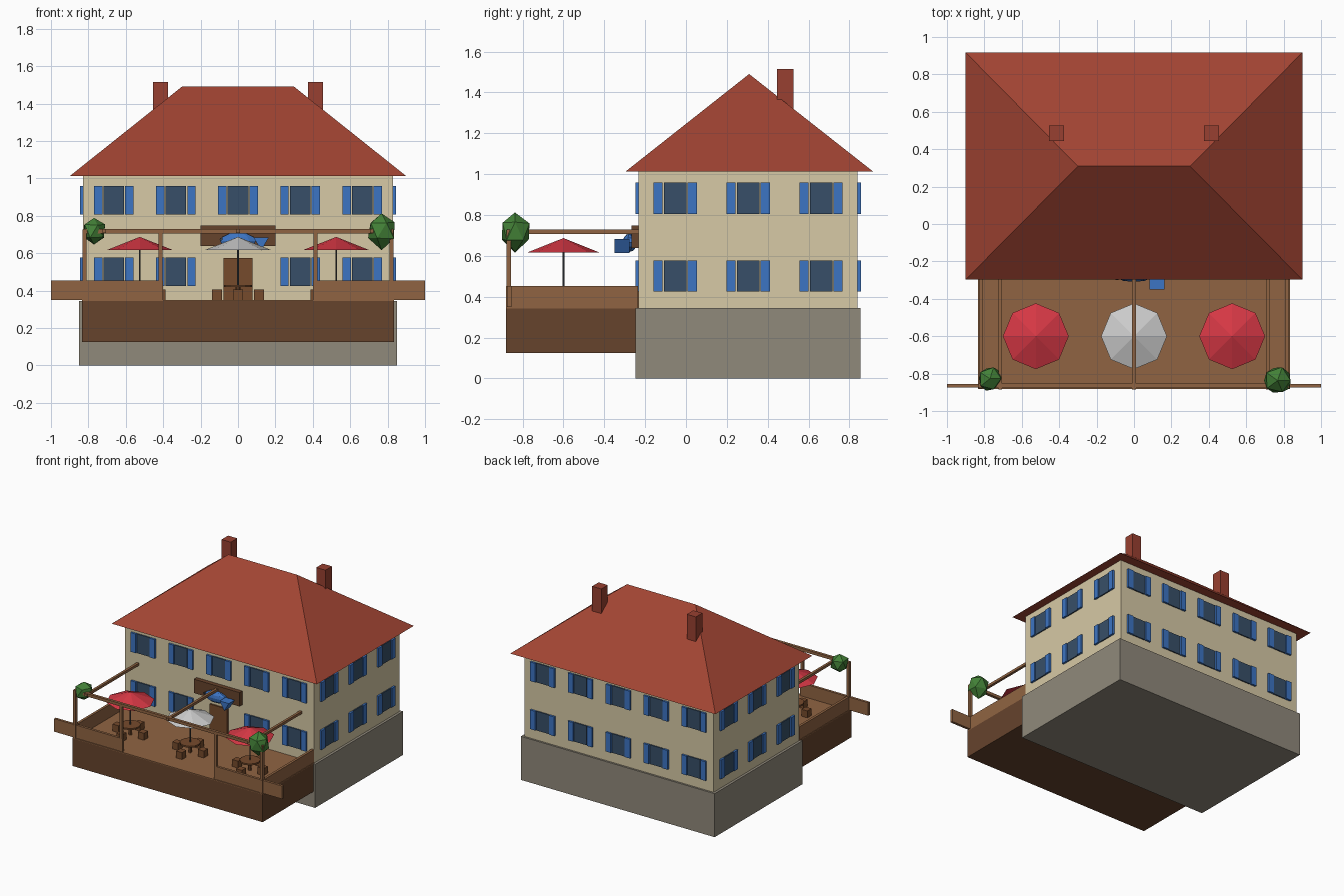
import bpy, bmesh, math, random
from mathutils import Matrix, Vector

if "Cube" in bpy.data.objects:
    bpy.data.objects.remove(bpy.data.objects["Cube"])

random.seed(4)


def mat(name, hexcol):
    m = bpy.data.materials.new(name)
    rgb = [int(hexcol[i:i + 2], 16) / 255 for i in (0, 2, 4)]
    m.diffuse_color = [c ** 2.2 for c in rgb] + [1]
    m.use_nodes = True
    m.node_tree.nodes["Principled BSDF"].inputs["Base Color"].default_value = m.diffuse_color
    return m


PLASTER, STONE = mat("plaster", "d6c8a4"), mat("stone", "8f887a")
ROOF, BRICK = mat("roof_tile", "a04636"), mat("brick", "974234")
DARK, WOOD, BROWN = mat("dark_wood", "664530"), mat("wood", "8f6444"), mat("brown", "754c30")
BLUE, GLASS = mat("blue_paint", "3f74c2"), mat("glass", "3a5068")
RED, GREY, LEAF = mat("red_cloth", "d43a46"), mat("grey_cloth", "c4c4c4"), mat("leaf", "45803a")
METAL = mat("dark_metal", "4a4a4a")


def finish(name, bm, material):
    bmesh.ops.recalc_face_normals(bm, faces=bm.faces)
    me = bpy.data.meshes.new(name)
    bm.to_mesh(me)
    bm.free()
    me.materials.append(material)
    ob = bpy.data.objects.new(name, me)
    bpy.context.collection.objects.link(ob)
    return ob


def box(name, x, y, z, material):
    """Box from (min, max) pairs on each axis."""
    bm = bmesh.new()
    bmesh.ops.create_cube(bm, size=1)
    for v in bm.verts:
        v.co = [(a + b) / 2 + c * (b - a) for (a, b), c in zip((x, y, z), v.co)]
    return finish(name, bm, material)


def cone(name, loc, r1, r2, h, n, material, rot=Matrix()):
    """Cone or cylinder centred on loc."""
    bm = bmesh.new()
    bmesh.ops.create_cone(bm, cap_ends=True, segments=n, radius1=r1, radius2=r2, depth=h,
                          matrix=Matrix.Translation(loc) @ rot)
    return finish(name, bm, material)


# House body
YC = 0.304
box("stone_base", (-.85, .85), (-.247, .855), (0, .345), STONE)
box("walls", (-.83, .83), (-.232, .84), (.345, 1.012), PLASTER)

# Hipped roof: eaves rectangle collapsed to a ridge
bm = bmesh.new()
e = [bm.verts.new((x, y, 1.012)) for x, y in ((-.9, -.297), (.9, -.297), (.9, .917), (-.9, .917))]
a, b = bm.verts.new((-.3, .309, 1.49)), bm.verts.new((.3, .309, 1.49))
for f in (e, (e[0], e[1], b, a), (e[1], e[2], b), (e[2], e[3], a, b), (e[3], e[0], a)):
    bm.faces.new(f)
finish("roof", bm, ROOF)
for s in (-1, 1):
    box("chimney", sorted((s * .375, s * .455)), (.445, .526), (1.25, 1.515), BRICK)


# Windows with shutters; centre and outward normal of the wall
def window(cx, cy, z, side):
    def part(name, u0, u1, d, material):
        if side[0] == 0:
            x, y = (cx + u0, cx + u1), sorted((cy - side[1] * .01, cy + side[1] * d))
        else:
            x, y = sorted((cx - side[0] * .01, cx + side[0] * d)), (cy + u0, cy + u1)
        box(name, x, y, (z, z + .152), material)
    part("window_glass", -.055, .055, .009, GLASS)
    part("shutter", -.106, -.061, .016, BLUE)
    part("shutter", .061, .106, .016, BLUE)


for z in (.425, .806):
    for i in range(-2, 3):
        if i or z > .5:
            window(i * .332, -.232, z, (0, -1))
        window(i * .332, .84, z, (0, 1))
    for i in (-1, 0, 1):
        for s in (-1, 1):
            window(s * .83, YC + i * .357, z, (s, 0))

# Door and sign board with fish ornament
box("door", (-.077, .077), (-.245, -.22), (.345, .575), BROWN)
box("sign_board", (-.2, .2), (-.267, -.225), (.638, .748), DARK)
bm = bmesh.new()
bmesh.ops.create_uvsphere(bm, u_segments=10, v_segments=6, radius=1,
                          matrix=Matrix.Translation((0, -.275, .665)) @ Matrix.Diagonal((.1, .035, .045, 1)))
finish("fish_body", bm, BLUE)
cone("fish_tail", (.124, -.313, .66), .046, .046, .074, 3, BLUE,
     Matrix.Rotation(math.pi / 2, 4, 'X') @ Matrix.Rotation(math.pi / 2, 4, 'Z')
     @ Matrix.Rotation(math.pi / 2, 4, 'Z'))
cone("fish_eye", (-.09, -.29, .675), .008, .008, .02, 8, METAL, Matrix.Rotation(math.pi / 2, 4, 'X'))

# Terrace deck
box("deck_base", (-.834, .834), (-.882, -.235), (.125, .343), DARK)
box("deck_floor", (-.834, .834), (-.882, -.235), (.343, .35), WOOD)

# Railings, pergola posts and beams
for s in (-1, 1):
    box("front_railing", sorted((s * .4, s)), (-.875, -.855), (.35, .453), WOOD)
    box("side_railing", sorted((s * .81, s * .83)), (-.88, -.235), (.35, .453), WOOD)
    for px in (.82, .415):
        box("pergola_post", (s * px - .011, s * px + .011), (-.878, -.856), (.35, .727), WOOD)
box("pergola_front_beam", (-.83, .83), (-.876, -.854), (.706, .729), WOOD)
for x in (-.715, 0, .715):
    box("pergola_beam", (x - .01, x + .01), (-.886, -.23), (.708, .728), WOOD)

# Parasols, tables and stools
for x, cloth in ((-.525, RED), (0, GREY), (.525, RED)):
    cone("parasol_canopy", (x, -.6, .652), .176, 0, .07, 8, cloth)
    cone("parasol_pole", (x, -.6, .495), .005, .005, .29, 8, METAL)
    cone("table_top", (x, -.6, .425), .075, .075, .012, 12, BROWN)
    cone("table_leg", (x, -.6, .385), .013, .013, .07, 8, BROWN)
    for dx, dy in ((.112, 0), (-.112, 0), (0, .112), (0, -.112)):
        box("stool", (x + dx - .026, x + dx + .026), (dy - .626, dy - .574), (.35, .405), BROWN)

# Faceted plants on the pergola corners
for loc, r in (((-.77, -.827, .718), (.066, .07, .073)), ((.768, -.837, .72), (.084, .076, .095))):
    bm = bmesh.new()
    bmesh.ops.create_icosphere(bm, subdivisions=1, radius=1)
    for v in bm.verts:
        v.co = Vector(loc) + Vector(c * k * random.uniform(.9, 1.12) for c, k in zip(v.co, r))
    finish("plant", bm, LEAF)
